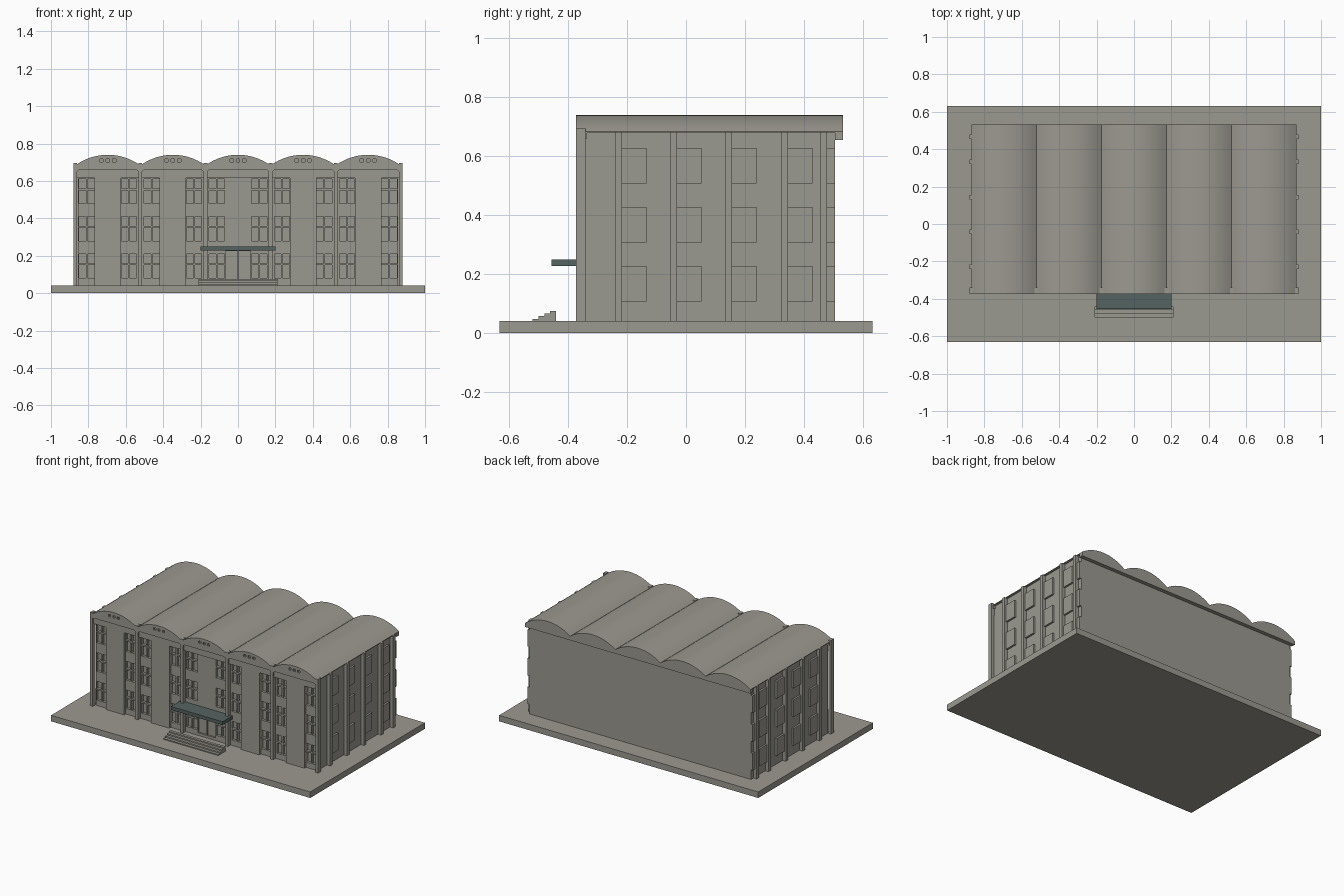
import bpy, bmesh, math

if "Cube" in bpy.data.objects:
    bpy.data.objects.remove(bpy.data.objects["Cube"])


def material(name, rgb):
    m = bpy.data.materials.new(name)
    m.diffuse_color = (*rgb, 1)
    m.use_nodes = True
    m.node_tree.nodes["Principled BSDF"].inputs["Base Color"].default_value = m.diffuse_color
    return m


STONE = material("warm grey concrete", (0.33, 0.32, 0.28))
TEAL = material("dark teal metal", (0.09, 0.125, 0.12))


def finish(name, bm, mat):
    bmesh.ops.recalc_face_normals(bm, faces=bm.faces)
    me = bpy.data.meshes.new(name)
    bm.to_mesh(me)
    bm.free()
    me.materials.append(mat)
    ob = bpy.data.objects.new(name, me)
    bpy.context.collection.objects.link(ob)
    return ob


def boxes(name, bounds, mat=STONE):
    """One object made of boxes given as (x0, x1, y0, y1, z0, z1)."""
    bm = bmesh.new()
    for x0, x1, y0, y1, z0, z1 in bounds:
        vs = bmesh.ops.create_cube(bm, size=1)["verts"]
        for v in vs:
            v.co.x = x1 if v.co.x > 0 else x0
            v.co.y = y1 if v.co.y > 0 else y0
            v.co.z = z1 if v.co.z > 0 else z0
    return finish(name, bm, mat)


def prism(name, profiles, y0, y1, mat=STONE):
    """Extrude closed (x, z) outlines along y."""
    bm = bmesh.new()
    for prof in profiles:
        f = bm.faces.new([bm.verts.new((x, y0, z)) for x, z in prof])
        ext = bmesh.ops.extrude_face_region(bm, geom=[f])["geom"]
        for v in ext:
            if isinstance(v, bmesh.types.BMVert):
                v.co.y = y1
    return finish(name, bm, mat)


def select(ob):
    bpy.ops.object.select_all(action="DESELECT")
    ob.select_set(True)
    bpy.context.view_layer.objects.active = ob


def cut(ob, cutter):
    cutter.hide_render = True
    mod = ob.modifiers.new("openings", "BOOLEAN")
    mod.operation, mod.solver, mod.object = "DIFFERENCE", "EXACT", cutter
    select(ob)
    bpy.ops.object.modifier_apply(modifier=mod.name)
    bpy.data.objects.remove(cutter)


BAY = 0.348
CENTRES = [BAY * i for i in range(-2, 3)]
FLOORS = (0.08, 0.28, 0.48)
FRONT, WALL, BACK = -0.373, -0.345, 0.505

# Ground slab
boxes("ground_slab", [(-1, 1, -0.632, 0.632, 0, 0.042)])

# Main block with recessed front window panes
block = boxes("main_block", [(-0.855, 0.855, WALL, BACK, 0.04, 0.682)])
panes = []
for c in CENTRES:
    for s in (-1, 1):
        for z in FLOORS:
            for a in (0.072, 0.117):
                xs = sorted((c + s * a, c + s * (a + 0.037)))
                for z0, z1 in ((z, z + 0.07), (z + 0.08, z + 0.13)):
                    panes.append((*xs, WALL - 0.02, WALL + 0.018, z0, z1))
# Entrance door leaves
for x0, x1 in ((-0.066, -0.003), (0.003, 0.066)):
    panes.append((x0, x1, WALL - 0.02, WALL + 0.012, 0.06, 0.225))
cut(block, boxes("pane_cutter", panes))


# Vaulted roof
def arcs(bottom):
    h, rise, eave, n = BAY / 2, 0.057, 0.683, 16
    r = (h * h + rise * rise) / (2 * rise)
    pts = [(-2.5 * BAY, bottom), (2.5 * BAY, bottom)]
    for c in reversed(CENTRES):
        for k in range(n + 1):
            if k == n and c != CENTRES[0]:
                continue
            x = h * (1 - 2 * k / n)
            pts.append((c + x, eave + rise - r + math.sqrt(r * r - x * x)))
    return pts


roof = prism("vaulted_roof", [arcs(0.678)], WALL + 0.01, BACK)
gable = prism("front_gable", [arcs(0.66)], FRONT, WALL + 0.01)
cornice = prism("back_cornice", [arcs(0.655)], BACK, 0.532)

# Three small vents in each gable
cut(gable, boxes("vent_cutter", [
    (c + d - 0.009, c + d + 0.009, FRONT - 0.01, FRONT + 0.012, 0.702, 0.718)
    for c in CENTRES for d in (-0.034, 0, 0.034)]))

for ob in (roof, gable, cornice):
    select(ob)
    bpy.ops.object.shade_smooth_by_angle(angle=math.radians(20))

# Front pilasters
pil = []
for i in range(6):
    x = (i - 2.5) * BAY
    x0, x1 = x - 0.01, x + 0.01
    if i == 0:
        x0, x1 = -0.88, -0.86
    if i == 5:
        x0, x1 = 0.86, 0.88
    pil.append((x0, x1, FRONT, WALL + 0.005, 0.04, 0.695))
boxes("front_pilasters", pil)

# Chamfered corners at the head of each bay
prism("bay_corners", [
    [(c + s * 0.166, 0.662), (c + s * 0.152, 0.662), (c + s * 0.166, 0.648)]
    for c in CENTRES for s in (-1, 1)], FRONT + 0.001, WALL + 0.005)

# Lintel bands and projecting wall panels
boxes("lintel_bands", [
    (c - 0.166, c + 0.166, -0.362, WALL + 0.005, 0.615, 0.665) for c in CENTRES])
boxes("front_panels", [
    (c - 0.071, c + 0.071, -0.362, WALL + 0.005, 0.04, 0.62)
    for c in CENTRES if c])

# Side pilasters and window blocks
side_p, side_w = [], []
STARTS = (-0.24, -0.054, 0.132, 0.322, 0.454)
for s in (-1, 1):
    outer = sorted((s * 0.84, s * 0.88))
    win = sorted((s * 0.84, s * 0.868))
    for y in STARTS:
        side_p.append((*outer, y, y + 0.024, 0.04, 0.682))
        for z in (0.108, 0.308, 0.508):
            side_w.append((*win, y + 0.023, min(y + 0.106, BACK), z, z + 0.12))
boxes("side_pilasters", side_p)
boxes("side_windows", side_w)

# Entrance canopy and steps
boxes("entrance_canopy", [(-0.2, 0.2, -0.455, WALL + 0.005, 0.227, 0.25)], TEAL)
boxes("entrance_steps", [
    (-0.212, 0.212, -0.52 + 0.02 * k, -0.44, 0.04 + 0.009 * k, 0.049 + 0.009 * k)
    for k in range(4)])
